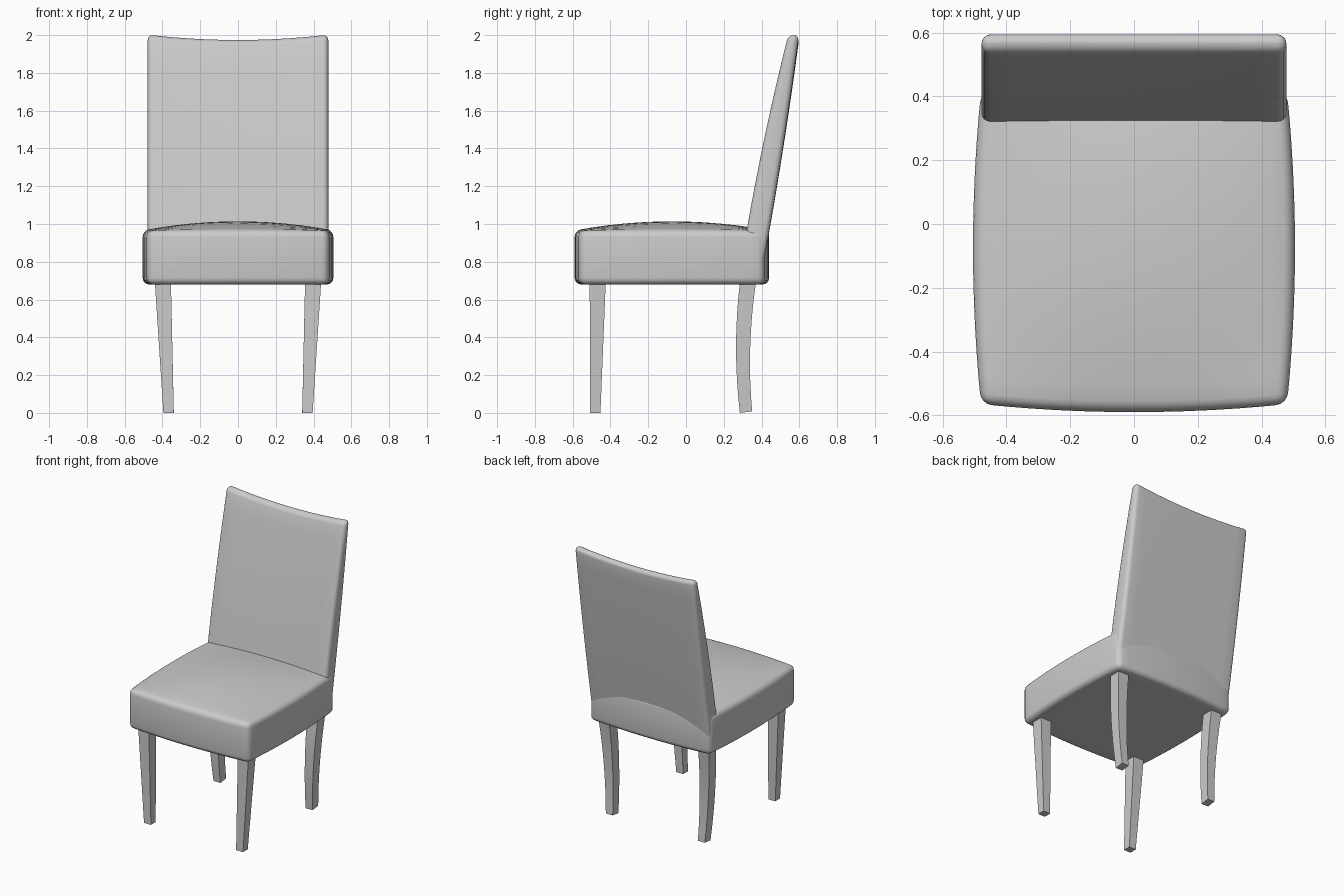
import bpy, bmesh
from math import radians
from mathutils import Vector

if "Cube" in bpy.data.objects:
    bpy.data.objects.remove(bpy.data.objects["Cube"])


def block(name, cuts, shape, bevel=0.0, mirror=False):
    """Cut a unit block into a grid, reshape it with shape(u, v, w), round its hard edges."""
    bm = bmesh.new()
    bmesh.ops.create_cube(bm, size=2)
    for axis, n in enumerate(cuts):
        normal = Vector((0, 0, 0))
        normal[axis] = 1
        for i in range(1, n):
            bmesh.ops.bisect_plane(bm, geom=bm.verts[:] + bm.edges[:] + bm.faces[:],
                                   plane_co=normal * (2 * i / n - 1), plane_no=normal)
    for v in bm.verts:
        v.co = shape(*v.co)
    bmesh.ops.recalc_face_normals(bm, faces=bm.faces[:])
    if bevel:
        hard = [e for e in bm.edges if e.calc_face_angle(0) > radians(50)]
        bmesh.ops.bevel(bm, geom=hard, offset=bevel, segments=4, profile=0.5,
                        affect='EDGES', clamp_overlap=True)
    mesh = bpy.data.meshes.new(name)
    bm.to_mesh(mesh)
    bm.free()
    ob = bpy.data.objects.new(name, mesh)
    bpy.context.collection.objects.link(ob)
    bpy.ops.object.select_all(action='DESELECT')
    ob.select_set(True)
    bpy.context.view_layer.objects.active = ob
    bpy.ops.object.shade_smooth_by_angle(angle=radians(35))
    if mirror:
        ob.modifiers.new("mirror", 'MIRROR')
    return ob


def mix(a, b, t):
    return a + (b - a) * t


# Padded seat: bulging sides and a domed top
def seat(u, v, w):
    x = u * (0.48 + 0.025 * (1 - v * v))
    y = -0.075 + v * (0.49 + 0.025 * (1 - u * u))
    dome = 0.048 * (1 - u * u) * (1 - v * v) if w > 0 else 0
    return Vector((x, y, mix(0.68, 0.966, (w + 1) / 2) + dome))


# Tall leaning backrest with a dipped top edge
def backrest(u, v, w):
    z = mix(0.72, 2.002, (w + 1) / 2)
    t = (z - 0.96) / 1.04
    front = 0.32 + 0.18 * t + 0.04 * t * t
    back = 0.44 + 0.18 * t - 0.022 * t * t
    z -= 0.028 * (1 - u * u) * (w + 1) / 2
    return Vector((0.478 * u, mix(front, back, (v + 1) / 2), z))


# Tapered legs: straight in front, swept at the back
def leg_x(u, t):
    return mix(mix(0.34, 0.395, (u + 1) / 2), mix(0.355, 0.44, (u + 1) / 2), t)


def front_leg(u, v, w):
    t = (w + 1) / 2
    y = mix(mix(-0.507, -0.453, (v + 1) / 2), mix(-0.51, -0.425, (v + 1) / 2), t)
    return Vector((leg_x(u, t), y, 0.69 * t))


def back_leg(u, v, w):
    t = (w + 1) / 2
    front = 0.285 - 0.08 * t + 0.08 * t * t
    back = 0.35 - 0.06 * t + 0.08 * t * t
    return Vector((leg_x(u, t), mix(front, back, (v + 1) / 2), 0.69 * t + 0.004 * (v + 1) * (1 - t)))


block("seat", (12, 12, 2), seat, bevel=0.035)
block("backrest", (10, 1, 10), backrest, bevel=0.028)
block("front_leg", (1, 1, 1), front_leg, mirror=True)
block("back_leg", (1, 1, 8), back_leg, mirror=True)
